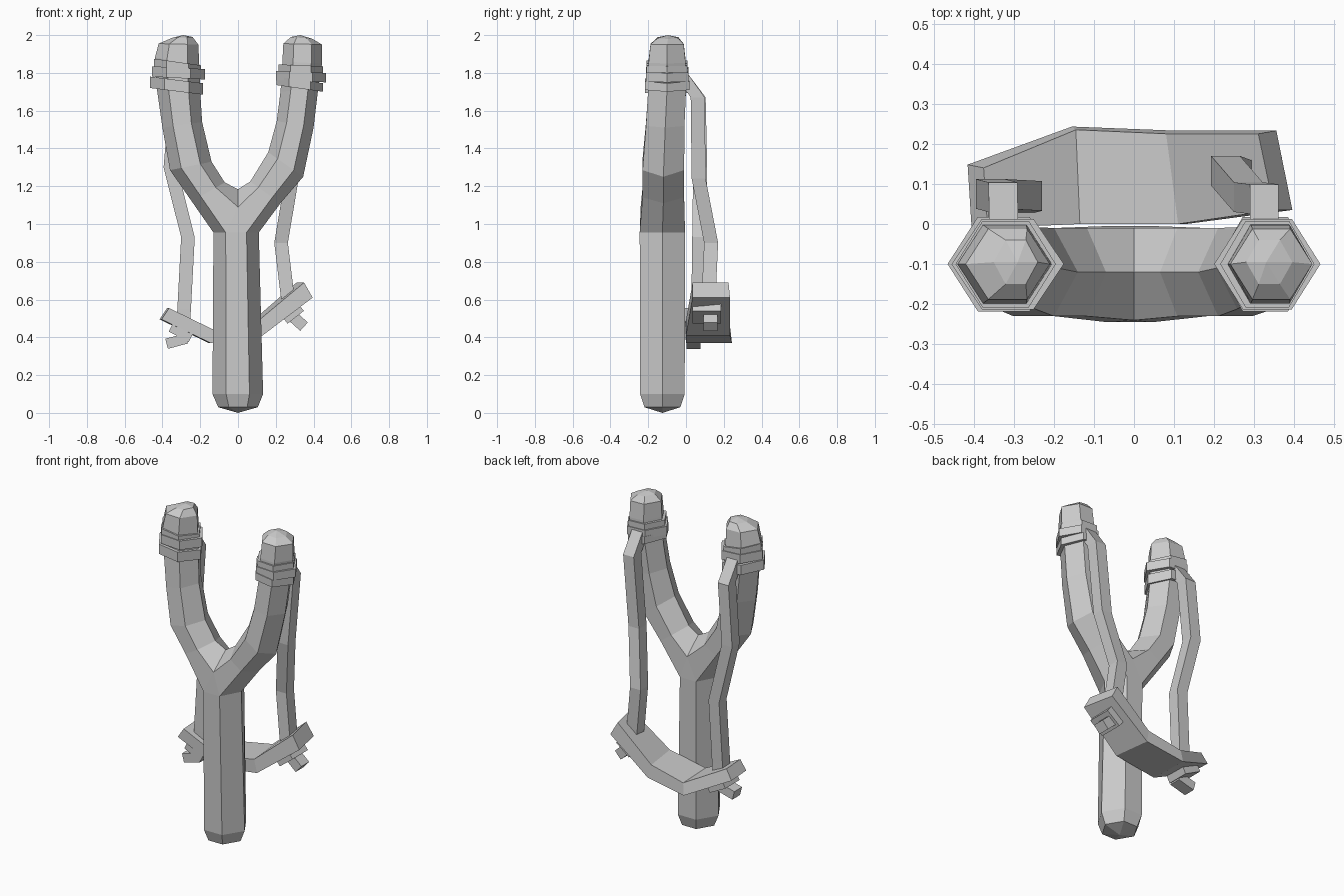
import bpy, bmesh
from math import radians
from mathutils import Vector


def hex_ring(a, b, yc, hy):
    """Hexagon with points at a and b (x, z) and flats facing front and back."""
    a, b = Vector((a[0], yc, a[1])), Vector((b[0], yc, b[1]))
    p, q = a.lerp(b, 0.27), a.lerp(b, 0.73)
    d = Vector((0, hy, 0))
    return [a, p - d, q - d, b, q + d, p + d]


def box_ring(x, y, z, hx=0.036, hy=0.037):
    return [Vector((x + sx * hx, y + sy * hy, z))
            for sx, sy in ((-1, -1), (1, -1), (1, 1), (-1, 1))]


def verts_of(bm, ring):
    return [bm.verts.new(p) for p in ring]


def skin(bm, rings):
    for r, s in zip(rings, rings[1:]):
        for i in range(len(r)):
            j = (i + 1) % len(r)
            bm.faces.new((r[i], r[j], s[j], s[i]))


def fan(bm, ring, tip):
    t = bm.verts.new(tip)
    for i in range(len(ring)):
        bm.faces.new((ring[i], ring[(i + 1) % len(ring)], t))


def finish(bm, name):
    bmesh.ops.recalc_face_normals(bm, faces=bm.faces[:])
    me = bpy.data.meshes.new(name)
    bm.to_mesh(me)
    bm.free()
    ob = bpy.data.objects.new(name, me)
    bpy.context.collection.objects.link(ob)
    return ob


def loft(name, rings):
    bm = bmesh.new()
    vs = [verts_of(bm, r) for r in rings]
    skin(bm, vs)
    bm.faces.new(vs[0])
    bm.faces.new(vs[-1])
    return finish(bm, name)


def block(name, loc, size, rot):
    bpy.ops.mesh.primitive_cube_add(size=1, location=loc,
                                    rotation=[radians(r) for r in rot])
    ob = bpy.context.object
    ob.name = name
    ob.scale = size


# Forked frame: handle splits at a crotch into two hexagonal prongs
bm = bmesh.new()
handle = [verts_of(bm, hex_ring((l, z), (r, z), -0.125, hy)) for l, r, z, hy in (
    (-0.105, 0.105, 0.03, 0.095), (-0.135, 0.133, 0.1, 0.118), (-0.13, 0.11, 0.955, 0.12))]
skin(bm, handle)
fan(bm, handle[0], (0, -0.125, 0))
lo, fl, fr, ro, br, bl = handle[-1]
cf, c, cb = verts_of(bm, [(0, -0.24, 1.09), (0, -0.12, 1.184), (0, -0.01, 1.09)])
bm.faces.new((fl, fr, cf))
bm.faces.new((bl, br, cb))

# Each prong row: outer x, z, inner x, z, y centre, y half depth
left = [(-0.245, 1.12, -0.07, 1.22, -0.12, 0.11), (-0.36, 1.285, -0.14, 1.33, -0.12, 0.11),
        (-0.40, 1.51, -0.19, 1.54, -0.11, 0.102), (-0.43, 1.72, -0.20, 1.70, -0.10, 0.10),
        (-0.44, 1.88, -0.205, 1.84, -0.10, 0.098), (-0.42, 1.955, -0.21, 1.95, -0.10, 0.088),
        (-0.35, 1.985, -0.24, 1.99, -0.095, 0.055)]
right = [(0.225, 1.11, 0.065, 1.225, -0.12, 0.11), (0.345, 1.25, 0.16, 1.38, -0.12, 0.11),
         (0.40, 1.51, 0.205, 1.545, -0.11, 0.102), (0.425, 1.72, 0.225, 1.70, -0.10, 0.10),
         (0.445, 1.85, 0.235, 1.86, -0.10, 0.098), (0.445, 1.95, 0.24, 1.955, -0.10, 0.088),
         (0.395, 1.98, 0.28, 1.99, -0.095, 0.055)]
for base, rows, tip in (((lo, fl, cf, c, cb, bl), left, (-0.29, -0.095, 2.0)),
                        ((ro, fr, cf, c, cb, br), right, (0.33, -0.095, 2.0))):
    rings = [base] + [verts_of(bm, hex_ring(r[:2], r[2:4], *r[4:])) for r in rows]
    skin(bm, rings)
    fan(bm, rings[-1], tip)
finish(bm, "forked_frame")

# Wrapped binding: three tilted hexagonal bands per prong
# Band row: outer x, inner x, outer z, inner z, height
for side, bands in (("left", [(-0.445, -0.195, 1.825, 1.79, 0.05),
                              (-0.455, -0.175, 1.78, 1.765, 0.055),
                              (-0.465, -0.185, 1.72, 1.685, 0.06)]),
                    ("right", [(0.45, 0.215, 1.79, 1.80, 0.045),
                               (0.465, 0.20, 1.75, 1.76, 0.05),
                               (0.45, 0.205, 1.70, 1.735, 0.045)])):
    for n, (xo, xi, zo, zi, h) in enumerate(bands):
        loft(f"{side}_binding_{n + 1}",
             [hex_ring((xo, zo + k), (xi, zi + k), -0.10, 0.108 + 0.005 * n) for k in (0, h)])

# Elastic straps
loft("left_strap", [box_ring(*p) for p in (
    (-0.325, -0.03, 1.80), (-0.327, 0.067, 1.67), (-0.358, 0.075, 1.30),
    (-0.265, 0.07, 0.93), (-0.285, 0.065, 0.55), (-0.295, 0.065, 0.42))])
loft("right_strap", [box_ring(*p) for p in (
    (0.325, -0.03, 1.80), (0.325, 0.062, 1.67), (0.285, 0.067, 1.24),
    (0.228, 0.133, 0.90), (0.262, 0.12, 0.62), (0.29, 0.12, 0.52))])

# Bent pouch: top x, z, bottom x, z, front y, back y, back x shift
pouch = []
for xt, zt, xb, zb, y0, y1, dx in ((-0.365, 0.555, -0.405, 0.495, -0.01, 0.14, -0.01),
                                   (-0.135, 0.443, -0.145, 0.37, 0.0, 0.235, -0.01),
                                   (0.11, 0.49, 0.13, 0.41, 0.0, 0.225, -0.03),
                                   (0.35, 0.69, 0.395, 0.61, 0.035, 0.225, -0.04)):
    pouch.append([Vector(p) for p in ((xt, y0, zt), (xt + dx, y1, zt),
                                      (xb + dx, y1 + 0.008, zb), (xb, y0, zb))])
loft("pouch", pouch)

# Knots and tails under the pouch
block("left_knot", (-0.30, 0.07, 0.43), (0.12, 0.14, 0.06), (0, 27, 0))
block("left_tail", (-0.325, 0.04, 0.38), (0.11, 0.075, 0.055), (0, -15, 0))
block("right_knot", (0.287, 0.11, 0.53), (0.11, 0.15, 0.06), (0, -38, 0))
block("right_tail", (0.318, 0.13, 0.485), (0.085, 0.075, 0.06), (0, 42, 0))
